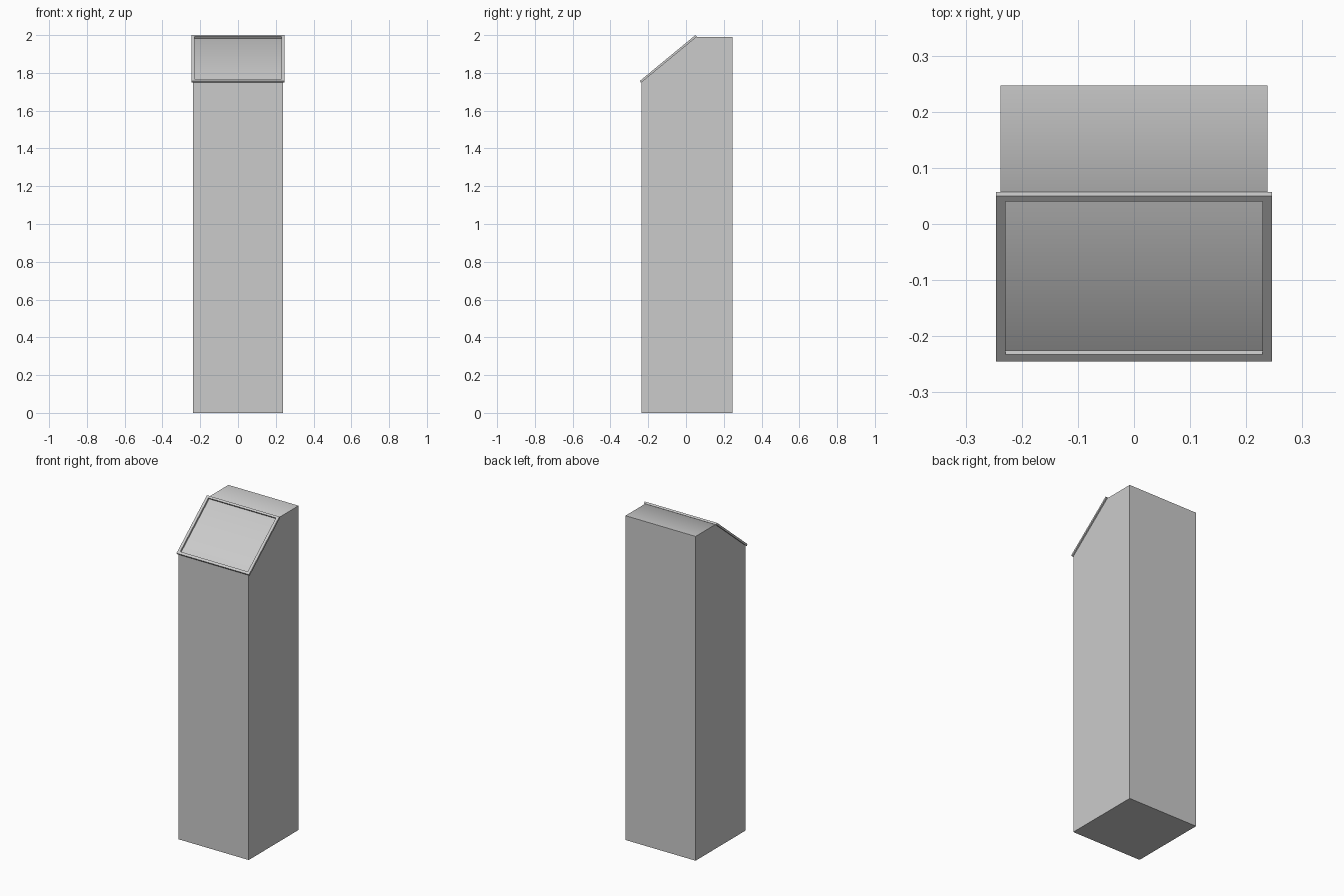
import bpy, bmesh
from mathutils import Vector

if "Cube" in bpy.data.objects:
    bpy.data.objects.remove(bpy.data.objects["Cube"])


def make_object(name, bm):
    bmesh.ops.recalc_face_normals(bm, faces=bm.faces)
    mesh = bpy.data.meshes.new(name)
    bm.to_mesh(mesh)
    bm.free()
    obj = bpy.data.objects.new(name, mesh)
    bpy.context.collection.objects.link(obj)
    return obj


# Cabinet body: side profile (y, z) extruded across x
HALF_W = 0.238
profile = [(-0.236, 0), (0.247, 0), (0.247, 1.99), (0.056, 1.99), (-0.236, 1.7495)]
bm = bmesh.new()
face = bm.faces.new([bm.verts.new((-HALF_W, y, z)) for y, z in profile])
ext = bmesh.ops.extrude_face_region(bm, geom=[face])
bmesh.ops.translate(bm, vec=(2 * HALF_W, 0, 0),
                    verts=[v for v in ext["geom"] if isinstance(v, bmesh.types.BMVert)])
body = make_object("cabinet_body", bm)

# The shallow ridge between slope and top is softly shaded
bpy.context.view_layer.objects.active = body
body.select_set(True)
bpy.ops.object.shade_smooth_by_angle(angle=0.75)

# Raised rectangular frame lying on the sloped panel
low, high = Vector((0, -0.245, 1.757)), Vector((0, 0.05, 2.0))
slope = (high - low).normalized()
inward = Vector((0, -slope.z, slope.y)) * -0.0115


def ring(bm, half_w, y0, y1, offset):
    def at(x, y):
        return low + slope * ((y - low.y) / slope.y) + Vector((x, 0, 0)) + offset
    return [bm.verts.new(at(x, y)) for x, y in
            [(-half_w, y0), (half_w, y0), (half_w, y1), (-half_w, y1)]]


bm = bmesh.new()
zero = Vector((0, 0, 0))
rings = [ring(bm, 0.246, -0.245, 0.05, zero), ring(bm, 0.229, -0.233, 0.04, zero),
         ring(bm, 0.229, -0.233, 0.04, inward), ring(bm, 0.246, -0.245, 0.05, inward)]
for a, b in zip(rings, rings[1:] + rings[:1]):
    for i in range(4):
        j = (i + 1) % 4
        bm.faces.new((a[i], a[j], b[j], b[i]))
make_object("panel_frame", bm)
